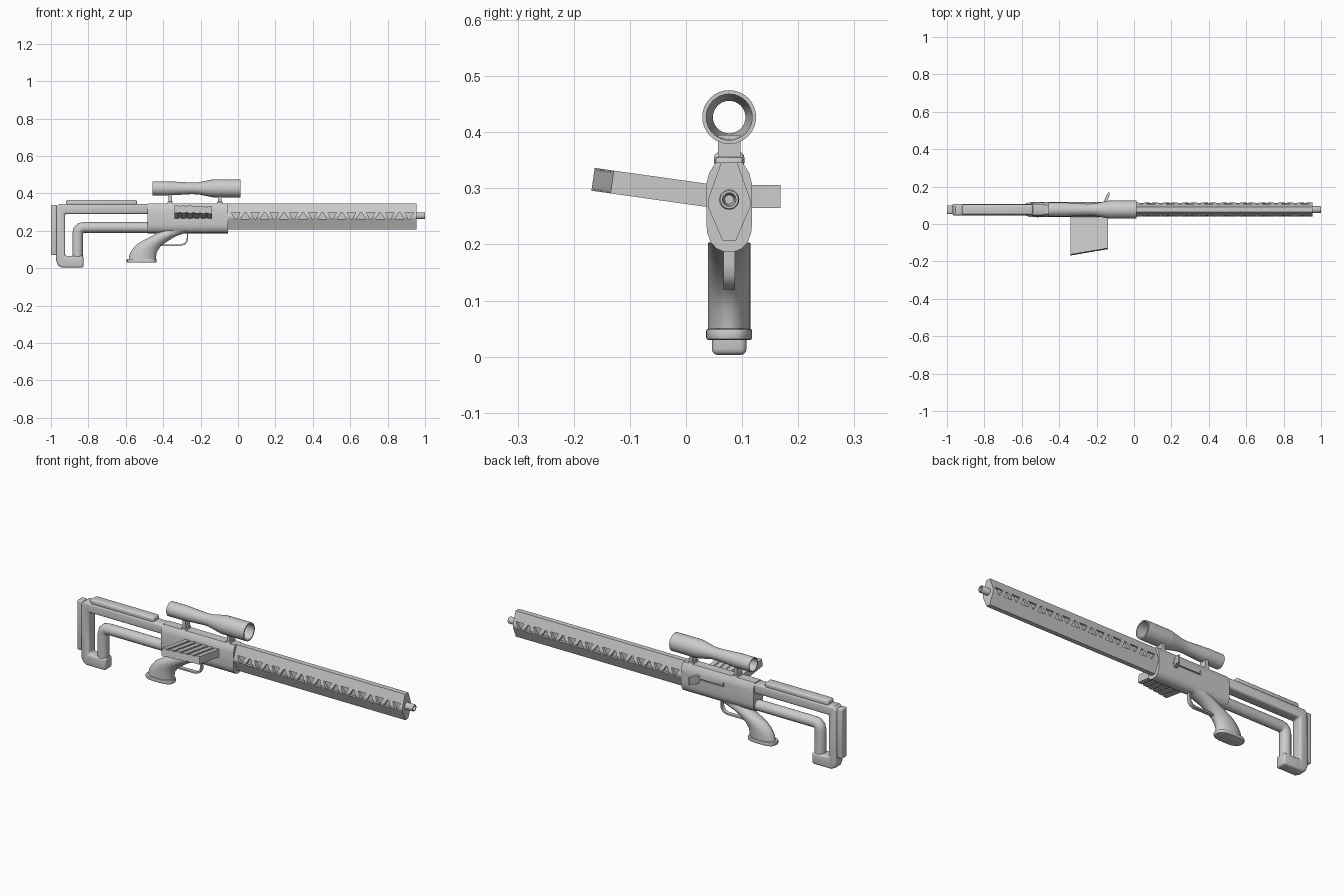
import bpy, bmesh, math
from mathutils import Vector, Matrix

if "Cube" in bpy.data.objects:
    bpy.data.objects.remove(bpy.data.objects["Cube"])

CY = 0.077  # y of the centre plane


def finish(name, bm, bevel=0, segs=3, smooth=True):
    bmesh.ops.recalc_face_normals(bm, faces=bm.faces)
    me = bpy.data.meshes.new(name)
    bm.to_mesh(me)
    bm.free()
    ob = bpy.data.objects.new(name, me)
    bpy.context.collection.objects.link(ob)
    bpy.ops.object.select_all(action='DESELECT')
    bpy.context.view_layer.objects.active = ob
    ob.select_set(True)
    if bevel:
        m = ob.modifiers.new("bevel", 'BEVEL')
        m.width, m.segments, m.limit_method = bevel, segs, 'ANGLE'
        m.angle_limit = math.radians(40)
        bpy.ops.object.modifier_apply(modifier="bevel")
    if smooth:
        bpy.ops.object.shade_smooth_by_angle(angle=math.radians(35))
    return ob


def add_rings(bm, rings, closed=False):
    vs = [[bm.verts.new(p) for p in r] for r in rings]
    n = len(vs[0])
    pairs = list(zip(vs, vs[1:])) + ([(vs[-1], vs[0])] if closed else [])
    for a, b in pairs:
        for i in range(n):
            j = (i + 1) % n
            bm.faces.new((a[i], a[j], b[j], b[i]))
    if not closed:
        bm.faces.new(vs[0])
        bm.faces.new(vs[-1])


def add_prism(bm, pts, lo, hi, axis):
    place = {'x': lambda p, t: (t, CY + p[0], p[1]),
             'y': lambda p, t: (p[0], CY + t, p[1]),
             'z': lambda p, t: (p[0], p[1], t)}[axis]
    add_rings(bm, [[place(p, t) for p in pts] for t in (lo, hi)])


def prism(name, pts, lo, hi, axis, **kw):
    bm = bmesh.new()
    add_prism(bm, pts, lo, hi, axis)
    return finish(name, bm, **kw)


def box(name, x0, x1, half, z0, z1, **kw):
    return prism(name, [(x0, z0), (x1, z0), (x1, z1), (x0, z1)], -half, half, 'y', **kw)


def lathe(name, profile, z, n=32, closed=False):
    bm = bmesh.new()
    ring = lambda x, r: [(x, CY + r * math.cos(2 * math.pi * i / n),
                          z + r * math.sin(2 * math.pi * i / n)) for i in range(n)]
    add_rings(bm, [ring(*p) for p in profile], closed)
    return finish(name, bm)


def sweep(name, path, section):
    """Sweep a (y, normal) section along an (x, z) path with mitred corners."""
    bm, rings = bmesh.new(), []
    P = [Vector(p) for p in path]
    for i, p in enumerate(P):
        a = (p - P[i - 1]).normalized() if i else (P[1] - p).normalized()
        b = (P[i + 1] - p).normalized() if i < len(P) - 1 else a
        t = (a + b).normalized()
        nrm = Vector((-t.y, t.x)) / max(t.dot(a), 0.5)
        rings.append([(p.x + nrm.x * v, CY + u, p.y + nrm.y * v) for u, v in section])
    add_rings(bm, rings)
    return finish(name, bm)


def cut(ob, bm):
    c = finish("cutter", bm, smooth=False)
    c.hide_render = True
    m = ob.modifiers.new("cut", 'BOOLEAN')
    m.operation, m.object, m.solver = 'DIFFERENCE', c, 'EXACT'
    bpy.context.view_layer.objects.active = ob
    bpy.ops.object.modifier_apply(modifier="cut")
    bpy.data.objects.remove(c)


def mirrored(half):
    return half + [(-y, z) for y, z in reversed(half) if y > 1e-6]


circle = lambda r, n=20: [(r * math.cos(2 * math.pi * i / n), r * math.sin(2 * math.pi * i / n))
                          for i in range(n)]

# Receiver with bolt slot on the back side
receiver = prism("receiver", mirrored([(0, .187), (.012, .188), (.023, .193), (.033, .204), (.039, .22),
                                       (.0405, .235), (.0405, .308), (.036, .327), (.024, .346)]),
                 -.484, -.053, 'x')
bm = bmesh.new()
add_prism(bm, [(-.31, .282), (-.14, .282), (-.14, .288), (-.304, .288), (-.304, .305), (-.31, .305)],
          .034, .06, 'y')
cut(receiver, bm)

# Barrel shroud with alternating triangular vents
shroud = prism("barrel_shroud", mirrored([(.012, .207), (.038, .268), (.038, .279), (.014, .347)]),
               -.06, .954, 'x', smooth=False)
bm = bmesh.new()
for k in range(19):
    x, s = -.012 + k * .0515, 1 if k % 2 else -1
    tri = [(x - .024, .281 - s * .018), (x + .024, .281 - s * .018),
           (x + .004, .281 + s * .018), (x - .004, .281 + s * .018)]
    for side in (-1, 1):
        add_prism(bm, tri, side * .022, side * .06, 'y')
cut(shroud, bm)

# Barrel tip with bore
lathe("barrel", [(.93, .018), (.997, .018), (1, .016), (1, .012), (.96, .008)], .28, 24)

# Telescope body, hollow all the way through
lathe("scope", [(-.457, .038), (-.37, .038), (-.34, .036), (-.25, .031), (-.215, .032), (-.14, .047), (-.13, .048),
                (.013, .048), (.013, .041), (-.12, .039), (-.2, .029), (-.35, .029), (-.457, .033)],
      .427, 32, closed=True)
for name, x in (("scope_mount_rear", -.363), ("scope_mount_front", -.098)):
    box(name, x - .009, x + .009, .02, .34, .395)
    box(name + "_foot", x - .014, x + .014, .024, .335, .356, bevel=.003, segs=2)

# Stock frame, cheek rest, butt pad, lower tube
prism("stock_frame", [(-.478, .29), (-.478, .343), (-.955, .343), (-.972, .33), (-.972, .04), (-.962, .015),
                      (-.94, .003), (-.826, .003), (-.826, .066), (-.885, .066), (-.925, .066), (-.925, .29)],
      -.031, .031, 'y', bevel=.011)
box("cheek_rest", -.92, -.54, .027, .335, .365, bevel=.01)
box("butt_pad", -1, -.968, .023, .07, .338, bevel=.007)
sweep("stock_tube", [(-.47, .218), (-.825, .218), (-.842, .214), (-.853, .203), (-.857, .185), (-.857, .04)],
      circle(.0285))

# Pistol grip lofted from elliptical sections
bm = bmesh.new()
rows = [(.045, -.585, -.44, .045), (.075, -.58, -.435, .085), (.105, -.562, -.412, .12), (.13, -.538, -.375, .145),
        (.155, -.495, -.335, .17), (.175, -.455, -.285, .188), (.2, -.42, -.23, .205)]
rings = []
for zb, x0, x1, zf in rows:
    rings.append([((x0 + x1) / 2 + (x1 - x0) / 2 * c / .038, CY + s,
                   (zb + zf) / 2 + (zf - zb) / 2 * c / .038) for c, s in circle(.038, 20)])
add_rings(bm, rings)
finish("grip", bm)
base = [(-.515 + math.copysign(abs(c) ** .7, c) * .08, CY + math.copysign(abs(s) ** .7, s) * .041)
        for c, s in circle(1, 28)]
prism("grip_base", base, .03, .05, 'z', bevel=.004, segs=2)

# Trigger guard
sweep("trigger_guard", [(-.45, .124), (-.305, .124), (-.285, .13), (-.273, .145), (-.27, .165), (-.27, .2)],
      [(-.01, -.004), (.01, -.004), (.01, .004), (-.01, .004)])

# Ribbed side magazine, tilted upwards away from the receiver
bm = bmesh.new()


def slab(x0, x1, h):
    end = lambda x: .245 - (x + .34) * .17
    rings = [[(x, .01, -h), (x, -end(x), -h), (x, -end(x), h), (x, .01, h)] for x in (x0, x1)]
    add_rings(bm, rings)


slab(-.338, -.138, .0165)
for k in range(6):
    x = -.34 + k * .0354
    slab(x, x + .025, .0205)
bmesh.ops.transform(bm, verts=bm.verts, matrix=Matrix.Translation((0, CY, .282)) @
                    Matrix.Rotation(math.radians(-8), 4, 'X'))
finish("magazine", bm, smooth=False)

# Curved bolt handle
prism("bolt_handle", [(-.17, .105), (-.148, .105), (-.14, .13), (-.132, .15), (-.13, .168), (-.138, .168),
                      (-.147, .152), (-.155, .135)], .265, .306, 'z')
